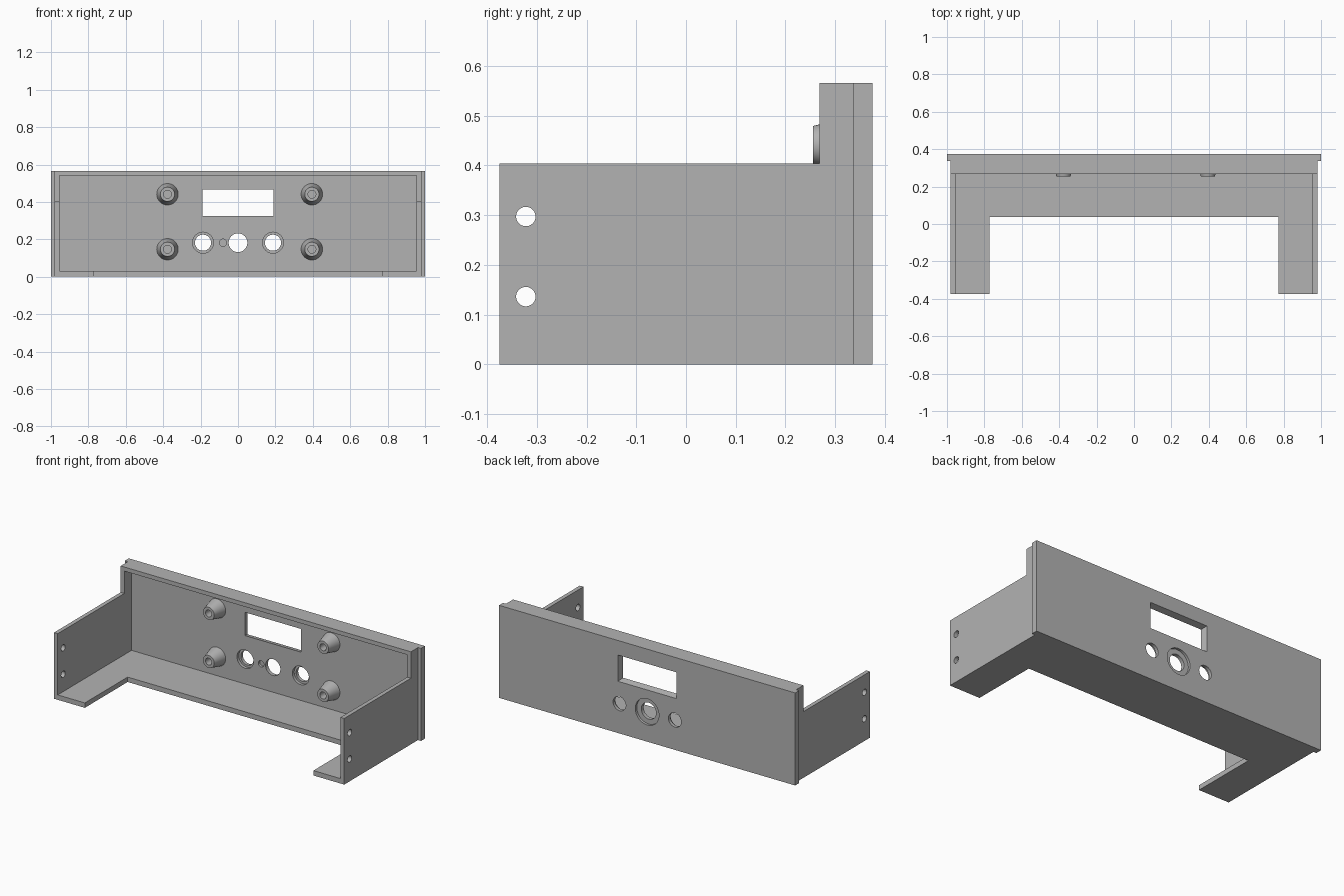
import bpy, bmesh, math
from mathutils import Matrix, Vector

cube = bpy.data.objects.get("Cube")
if cube:
    bpy.data.objects.remove(cube, do_unlink=True)

grey = bpy.data.materials.new("plain grey")
grey.use_nodes = True
COLOUR = (0.45, 0.45, 0.45, 1)
grey.diffuse_color = COLOUR
grey.node_tree.nodes["Principled BSDF"].inputs["Base Color"].default_value = COLOUR

BACK, INNER, RIM = 0.375, 0.337, 0.268   # depths of panel faces and rim edge
HEIGHT = 0.565


def finish(name, bm):
    bmesh.ops.recalc_face_normals(bm, faces=bm.faces)
    mesh = bpy.data.meshes.new(name)
    bm.to_mesh(mesh)
    bm.free()
    mesh.materials.append(grey)
    obj = bpy.data.objects.new(name, mesh)
    bpy.context.collection.objects.link(obj)
    return obj


def smooth(obj):
    bpy.ops.object.select_all(action='DESELECT')
    obj.select_set(True)
    bpy.context.view_layer.objects.active = obj
    bpy.ops.object.shade_smooth_by_angle(angle=math.radians(30))


def box(name, low, high):
    bm = bmesh.new()
    bmesh.ops.create_cube(bm, size=1)
    low, high = Vector(low), Vector(high)
    for v in bm.verts:
        v.co = (low + high) / 2 + v.co * (high - low)
    return finish(name, bm)


def rod(name, centre, axis, radius, length):
    bm = bmesh.new()
    turn = Vector((0, 0, 1)).rotation_difference(Vector(axis)).to_matrix().to_4x4()
    bmesh.ops.create_cone(bm, cap_ends=True, segments=48, radius1=radius, radius2=radius,
                          depth=length, matrix=Matrix.Translation(centre) @ turn)
    return finish(name, bm)


def bore(x, z, radius, y1, y2):
    return rod("bore_cutter", (x, (y1 + y2) / 2, z), (0, 1, 0), radius, y2 - y1)


def cut(obj, cutter):
    cutter.hide_render = True
    mod = obj.modifiers.new("cut", 'BOOLEAN')
    mod.operation, mod.solver, mod.object = 'DIFFERENCE', 'EXACT', cutter
    bpy.context.view_layer.objects.active = obj
    bpy.ops.object.modifier_apply(modifier=mod.name)
    bpy.data.objects.remove(cutter, do_unlink=True)


# Housing: half plan outline, mirrored and extruded upward
half = [(0.772, 0.038), (0.772, -BACK), (0.98, -BACK), (0.98, INNER), (1, INNER), (1, BACK)]
plan = half + [(-x, y) for x, y in reversed(half)]
bm = bmesh.new()
face = bm.faces.new([bm.verts.new((x, y, 0)) for x, y in plan])
top = bmesh.ops.extrude_face_region(bm, geom=[face])["geom"]
bmesh.ops.translate(bm, vec=(0, 0, HEIGHT),
                    verts=[g for g in top if isinstance(g, bmesh.types.BMVert)])
housing = finish("housing", bm)

# Hollow interior and lowered side walls
cut(housing, box("interior_cutter", (-0.955, -1, 0.03), (0.955, INNER, 0.54)))
cut(housing, box("wall_top_cutter", (-1.2, -1, 0.404), (1.2, RIM, 1)))

# Display window, flaring toward the back
window = box("window_cutter", (-0.174, INNER - 0.02, 0.34), (0.174, BACK + 0.02, 0.452))
for v in window.data.vertices:
    spread = 0.019 * (v.co.y - INNER) / (BACK - INNER)
    v.co.x += math.copysign(spread, v.co.x)
    v.co.z += math.copysign(spread, v.co.z - 0.396)
cut(housing, window)

# Control holes with their counterbores and the blind locating hole
HOLE_Z = 0.182
for x, radius in ((-0.187, 0.043), (0, 0.05), (0.187, 0.043)):
    cut(housing, bore(x, HOLE_Z, radius, 0.3, 0.45))
for x in (-0.187, 0.187):
    cut(housing, bore(x, HOLE_Z, 0.056, 0.3, INNER + 0.018))
cut(housing, bore(0, HOLE_Z, 0.08, BACK - 0.015, 0.45))
cut(housing, bore(-0.08, HOLE_Z, 0.019, 0.3, INNER + 0.015))

# Mounting holes through the side walls
for z in (0.136, 0.297):
    cut(housing, rod("screw_cutter", (0, -0.322, z), (1, 0, 0), 0.0195, 3))
smooth(housing)

# Tapered standoffs with screw bores
profile = [(0.058, INNER + 0.002), (0.038, 0.255), (0.021, 0.255), (0.021, 0.325), (0, 0.325)]
for side, x in (("right", -0.377), ("left", 0.395)):
    for level, z in (("lower", 0.147), ("upper", 0.441)):
        bm = bmesh.new()
        ring = [bm.verts.new((r, y, 0)) for r, y in profile]
        edges = [bm.edges.new(pair) for pair in zip(ring, ring[1:])]
        bmesh.ops.spin(bm, geom=ring + edges, cent=(0, 0, 0), axis=(0, 1, 0),
                       angle=math.tau, steps=40)
        bmesh.ops.remove_doubles(bm, verts=bm.verts, dist=0.0001)
        bmesh.ops.translate(bm, vec=(x, 0, z), verts=bm.verts)
        post = finish(f"{side}_{level}_standoff", bm)
        # open shells: make sure the tip faces forward
        tip = min(post.data.polygons, key=lambda p: p.center.y)
        if tip.normal.y > 0:
            post.data.flip_normals()
        smooth(post)
